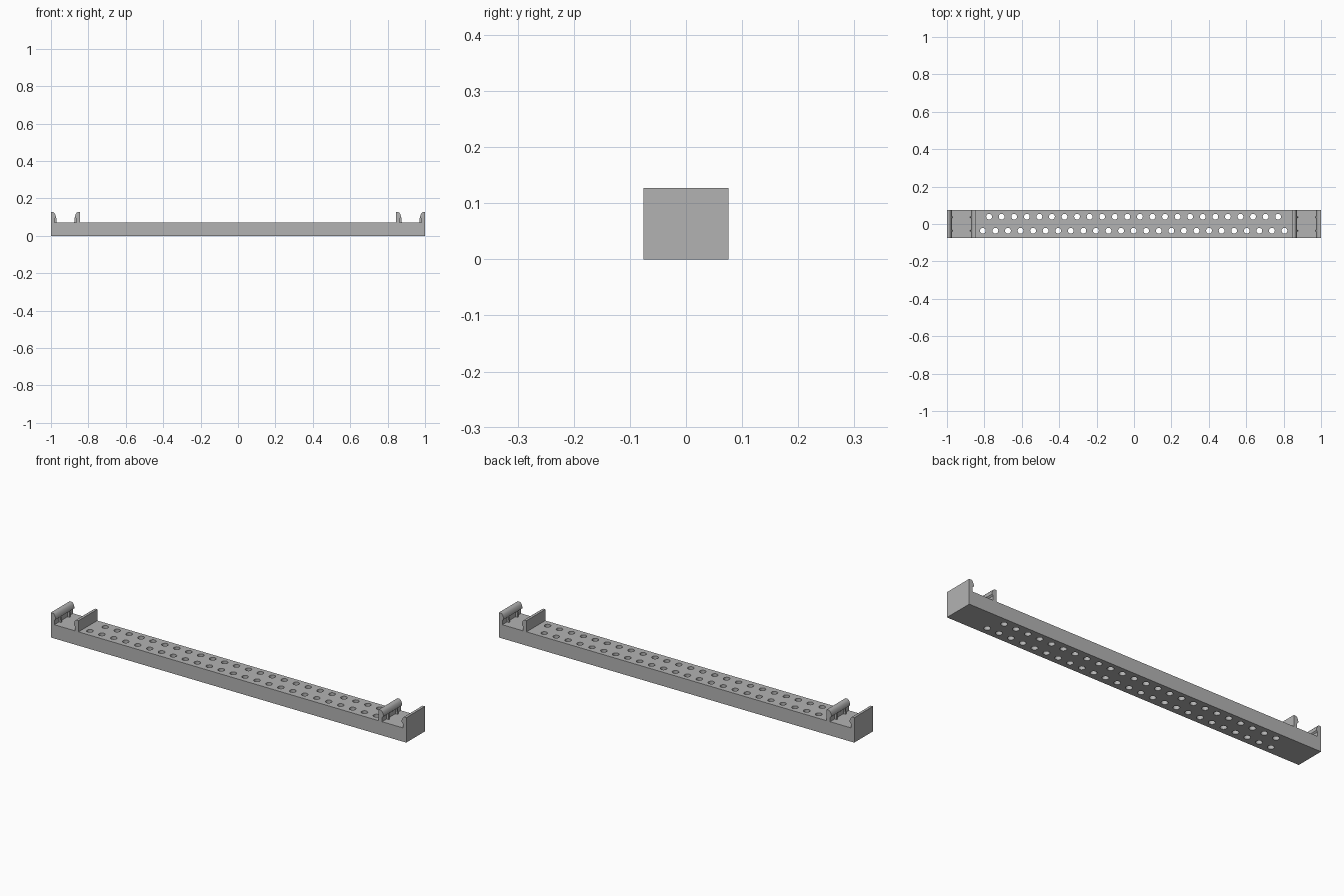
import bpy, bmesh, math

cube = bpy.data.objects.get("Cube")
if cube:
    bpy.data.objects.remove(cube, do_unlink=True)

HALF_DEPTH, DECK, TOP = 0.0755, 0.07, 0.127
POCKET_MID = 0.9225            # clips face each other across this line

grey = bpy.data.materials.new("plain_grey")
grey.use_nodes = True
colour = (0.45, 0.45, 0.45, 1)
grey.diffuse_color = colour
grey.node_tree.nodes["Principled BSDF"].inputs["Base Color"].default_value = colour


def make_object(name, bm):
    bmesh.ops.recalc_face_normals(bm, faces=bm.faces)
    mesh = bpy.data.meshes.new(name)
    bm.to_mesh(mesh)
    bm.free()
    mesh.materials.append(grey)
    obj = bpy.data.objects.new(name, mesh)
    bpy.context.collection.objects.link(obj)
    return obj


def extrude_profile(bm, profile, y0, y1):
    """Sweep an x-z outline from y0 to y1."""
    face = bm.faces.new([bm.verts.new((x, y0, z)) for x, z in profile])
    new = bmesh.ops.extrude_face_region(bm, geom=[face])["geom"]
    verts = [v for v in new if isinstance(v, bmesh.types.BMVert)]
    bmesh.ops.translate(bm, verts=verts, vec=(0, y1 - y0, 0))


def flip(profile):
    return [(2 * POCKET_MID - x, z) for x, z in reversed(profile)]


# Rail with a pair of hooked clip walls at each end, as one outline
clip = [(0.981, DECK), (0.981, 0.092), (0.974, 0.098), (0.974, 0.106),
        (0.979, 0.119), (0.984, TOP - 0.002), (0.988, TOP), (1, TOP)]
right_half = flip(clip) + clip
right_half = [(flip(clip)[0][0], DECK)] + right_half + [(1, 0)]
left_half = [(-x, z) for x, z in reversed(right_half)]
bm = bmesh.new()
extrude_profile(bm, left_half + right_half, -HALF_DEPTH, HALF_DEPTH)
rail = make_object("perforated_rail", bm)

# Two staggered rows of drilled holes
bm = bmesh.new()
PITCH = 0.0672
for count, y in ((24, 0.039), (25, -0.036)):
    for i in range(count):
        ret = bmesh.ops.create_cone(bm, cap_ends=True, segments=20,
                                    radius1=0.0155, radius2=0.0155, depth=0.3)
        x = (i - (count - 1) / 2) * PITCH - 0.002
        bmesh.ops.translate(bm, verts=ret["verts"], vec=(x, y, 0.03))
drill = make_object("hole_cutter", bm)
drill.hide_render = True

cut = rail.modifiers.new("holes", "BOOLEAN")
cut.operation = "DIFFERENCE"
cut.solver = "EXACT"
cut.object = drill
bpy.context.view_layer.objects.active = rail
rail.select_set(True)
bpy.ops.object.modifier_apply(modifier=cut.name)
bpy.data.objects.remove(drill, do_unlink=True)
bpy.ops.object.shade_smooth_by_angle(angle=math.radians(25))

# Small stiffening ribs under the clip hooks
rib = [(0.985, DECK - 0.002), (0.969, DECK - 0.002), (0.972, 0.098), (0.985, 0.098)]
bm = bmesh.new()
for outline in (rib, flip(rib)):
    for side in (-1, 1):
        for y in (-0.035, 0.035):
            extrude_profile(bm, [(side * x, z) for x, z in outline],
                            y - 0.004, y + 0.004)
make_object("clip_ribs", bm)
